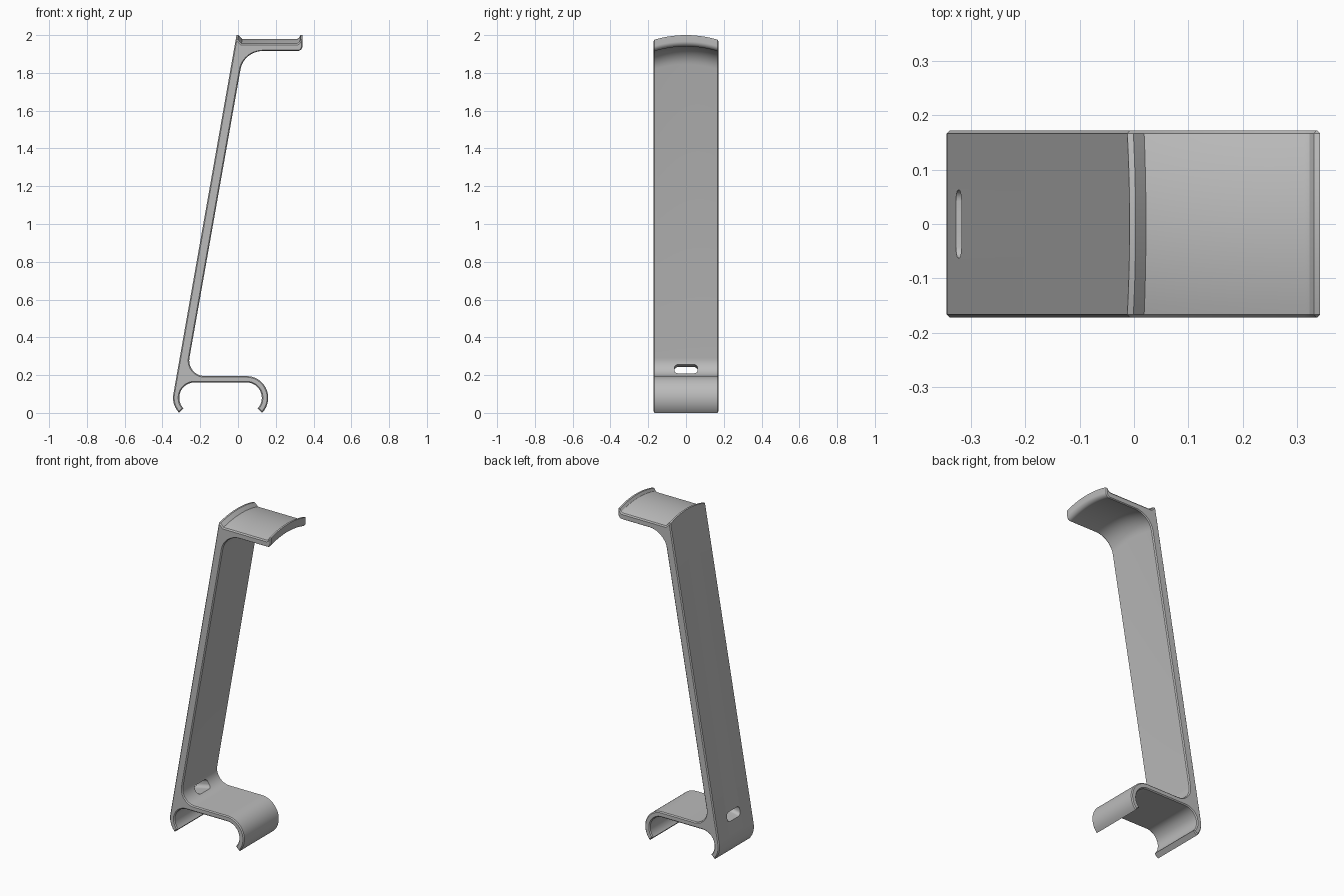
import bpy, bmesh, math
from mathutils import Vector, Matrix

cube = bpy.data.objects.get("Cube")
if cube:
    bpy.data.objects.remove(cube, do_unlink=True)

HALF_WIDTH = 0.172
CHAMFER = 0.006
SAG = 0.026                               # drop of the arched rest at its sides
LEAN = math.tan(math.radians(10))

# One grey plastic
grey = bpy.data.materials.new("grey plastic")
grey.use_nodes = True
colour = (0.5, 0.5, 0.5, 1)
grey.diffuse_color = colour
grey.node_tree.nodes["Principled BSDF"].inputs["Base Color"].default_value = colour


def arc(cx, cz, r, start, end, n=16):
    angles = [math.radians(start + (end - start) * i / n) for i in range(n + 1)]
    return [Vector((cx + r * math.cos(a), cz + r * math.sin(a))) for a in angles]


def fillet(before, corner, after, r, n=10):
    """Round one corner of the profile with a circular arc."""
    p = Vector(corner)
    u = (Vector(before) - p).normalized()
    v = (Vector(after) - p).normalized()
    half = u.angle(v) / 2
    centre = p + (u + v).normalized() * r / math.sin(half)
    a = p + u * r / math.tan(half) - centre
    b = p + v * r / math.tan(half) - centre
    turn = math.atan2(a.x * b.y - a.y * b.x, a.dot(b))
    return [centre + Matrix.Rotation(turn * i / n, 2) @ a for i in range(n + 1)]


def inset(loop, d):
    """Move a clockwise outline inwards by d."""
    result = []
    for i, p in enumerate(loop):
        e = (p - loop[i - 1]).normalized()
        f = (loop[(i + 1) % len(loop)] - p).normalized()
        n = Vector((e.y, -e.x)) + Vector((f.y, -f.x))
        result.append(p + n * 2 * d / max(n.length_squared, 0.5))
    return result


# Side profile: clamp foot, leaning post and headband rest
inner_top, inner_low = (0.034, 1.94), (-0.274, 0.195)
profile = arc(-0.23, 0.08, 0.114, 224, 170)
profile += [Vector(p) for p in ((-0.008, 2.0), (0.003, 2.0), (0.022, 1.979), (0.312, 1.979),
                                (0.322, 1.984), (0.331, 2.0), (0.342, 2.0))]
profile += fillet((0.342, 2), (0.342, 1.94), (0, 1.94), 0.027)
profile += fillet((0.3, 1.94), inner_top, inner_low, 0.115)
profile += fillet(inner_top, inner_low, (0.04, 0.195), 0.082)
profile += arc(0.045, 0.08, 0.115, 90, -44, 24)
profile += arc(0.045, 0.08, 0.081, -44, 90, 24)
profile += arc(-0.23, 0.08, 0.081, 90, 224, 24)


def place(p, y):
    """Put a profile point at depth y, arching the rest along the post."""
    drop = SAG * (y / HALF_WIDTH) ** 2 if p.y > 1.8 else 0
    slide = LEAN * drop * min(1, max(0, 1 - p.x / 0.1))
    return (p.x - slide, y, p.y - drop)


# Sweep the profile across the width, with chamfered sides
steps = 20
full = HALF_WIDTH - CHAMFER
small = inset(profile, CHAMFER)
sections = [(small, -HALF_WIDTH)]
sections += [(profile, -full + 2 * full * i / steps) for i in range(steps + 1)]
sections += [(small, HALF_WIDTH)]
bm = bmesh.new()
rings = [[bm.verts.new(place(p, y)) for p in loop] for loop, y in sections]
count = len(profile)
for a, b in zip(rings, rings[1:]):
    for i in range(count):
        j = (i + 1) % count
        bm.faces.new((a[i], a[j], b[j], b[i]))
bm.faces.new(rings[0])
bm.faces.new(rings[-1])
bmesh.ops.recalc_face_normals(bm, faces=bm.faces)
mesh = bpy.data.meshes.new("stand")
bm.to_mesh(mesh)
bm.free()
mesh.materials.append(grey)
stand = bpy.data.objects.new("stand", mesh)
bpy.context.collection.objects.link(stand)

# Cable slot through the foot of the post
bpy.ops.mesh.primitive_cube_add(size=1, location=(-0.26, 0, 0.228),
                                rotation=(0, math.radians(-12), 0))
cutter = bpy.context.object
cutter.name = "slot_cutter"
cutter.hide_render = True
cutter.scale = (0.24, 0.124, 0.052)
bpy.ops.object.transform_apply(location=False, rotation=False, scale=True)
bm = bmesh.new()
bm.from_mesh(cutter.data)
long_edges = [e for e in bm.edges if abs(e.verts[0].co.x - e.verts[1].co.x) > 0.2]
bmesh.ops.bevel(bm, geom=long_edges, offset=0.02, segments=6, profile=0.5, affect='EDGES')
bm.to_mesh(cutter.data)
bm.free()
cutter.data.materials.append(grey)

bpy.ops.object.select_all(action='DESELECT')
stand.select_set(True)
bpy.context.view_layer.objects.active = stand
cut = stand.modifiers.new("cable slot", 'BOOLEAN')
cut.operation = 'DIFFERENCE'
cut.solver = 'EXACT'
cut.object = cutter
bpy.ops.object.modifier_apply(modifier=cut.name)
bpy.data.objects.remove(cutter, do_unlink=True)
bpy.ops.object.shade_smooth_by_angle(angle=math.radians(30))
